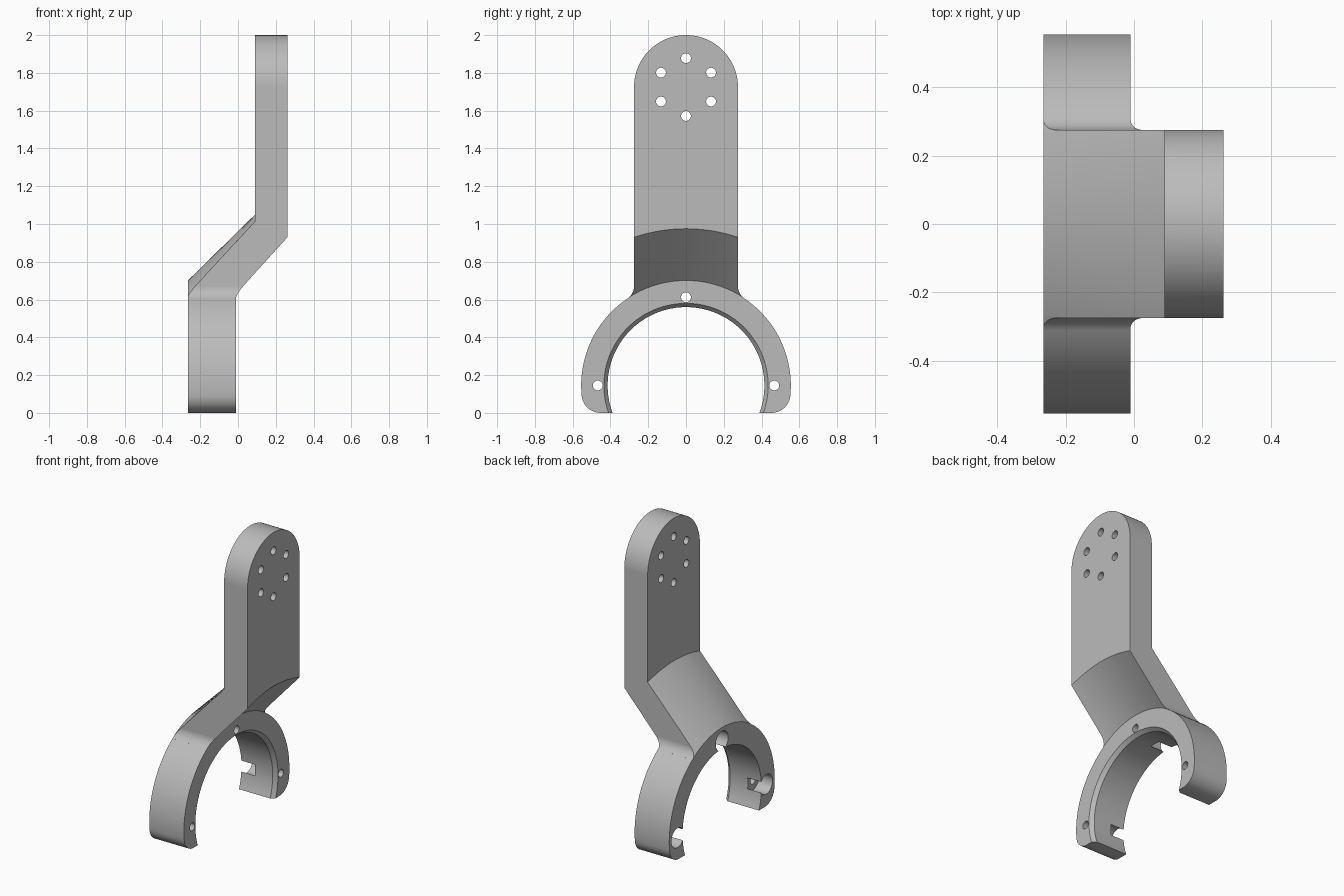
import bpy, bmesh
from math import sin, cos, pi, sqrt, asin, atan2, radians

if "Cube" in bpy.data.objects:
    bpy.data.objects.remove(bpy.data.objects["Cube"], do_unlink=True)

grey = bpy.data.materials.new("plain_grey")
grey.use_nodes = True
grey.diffuse_color = (0.5, 0.5, 0.5, 1)
grey.node_tree.nodes["Principled BSDF"].inputs["Base Color"].default_value = grey.diffuse_color

BACK, FACE = -0.265, -0.01       # ring depth along x
PLATE_IN, PLATE_OUT = 0.09, 0.262
CZ, R_OUT, R_IN = 0.145, 0.555, 0.415
HALF, TOP_Z = 0.275, 1.725       # arm half width, centre of rounded end


def arc(cy, cz, r, a0, a1, n):
    return [(cy + r * cos(a0 + (a1 - a0) * i / n), cz + r * sin(a0 + (a1 - a0) * i / n))
            for i in range(n + 1)]


def mirrored(points):
    return points + [(-y, z) for y, z in reversed(points)]


def at_x(x, points):
    return [(x, y, z) for y, z in points]


def loft(bm, sections):
    rows = [[bm.verts.new(p) for p in s] for s in sections]
    n = len(rows[0])
    for a, b in zip(rows, rows[1:]):
        for i in range(n):
            j = (i + 1) % n
            bm.faces.new((a[i], a[j], b[j], b[i]))
    bm.faces.new(rows[0])
    bm.faces.new(rows[-1])


def make(name, *solids, triangles=False):
    bm = bmesh.new()
    for sections in solids:
        loft(bm, sections)
    if triangles:
        bmesh.ops.triangulate(bm, faces=bm.faces[:])
    bmesh.ops.recalc_face_normals(bm, faces=bm.faces[:])
    mesh = bpy.data.meshes.new(name)
    bm.to_mesh(mesh)
    bm.free()
    mesh.materials.append(grey)
    ob = bpy.data.objects.new(name, mesh)
    bpy.context.collection.objects.link(ob)
    return ob


def combine(target, other, operation):
    mod = target.modifiers.new(operation.lower(), "BOOLEAN")
    mod.operation, mod.solver, mod.object = operation, "EXACT", other
    bpy.context.view_layer.update()
    mesh = bpy.data.meshes.new_from_object(target.evaluated_get(bpy.context.evaluated_depsgraph_get()))
    target.modifiers.clear()
    target.data = mesh
    bpy.data.objects.remove(other, do_unlink=True)


# Open clamp ring with rounded feet and a chamfered bore
FOOT = 0.1
foot_y = sqrt((R_OUT - FOOT) ** 2 - (CZ - FOOT) ** 2)
foot_a = atan2(FOOT - CZ, foot_y)
outer = mirrored(arc(foot_y, FOOT, FOOT, -pi / 2, foot_a, 10)
                 + arc(0, CZ, R_OUT, foot_a, pi / 2, 40)[1:-1])


def ring_section(x, r):
    low = asin(-CZ / r)
    return at_x(x, outer + arc(0, CZ, r, pi - low, low, 72))


bracket = make("bracket", [ring_section(BACK, R_IN), ring_section(FACE - 0.025, R_IN),
                           ring_section(FACE, R_IN + 0.02)])

# Arm outline: fillets at the ring, straight sides, rounded end
FIL = 0.08
fil_y = HALF + FIL
fil_z = CZ + sqrt((R_OUT + FIL) ** 2 - fil_y ** 2)
fil_a = atan2(CZ - fil_z, -fil_y) + 2 * pi
half_outline = ([(0.3, 0.4), (0.3, 0.57)]
                + arc(fil_y, fil_z, FIL, fil_a, pi, 10)
                + arc(0, TOP_Z, HALF, 0, pi / 2, 32)[:-1])
outline = mirrored(half_outline)
outline.insert(len(half_outline), (0, TOP_Z + HALF))
arm_outline = make("arm_outline", [at_x(-0.5, outline), at_x(0.5, outline)])


# Arm side profile: offset plate joined to the ring by a curved sloping neck
def arm_section(y):
    q = (y / HALF) ** 2
    low = CZ + sqrt(0.5 ** 2 - y * y)
    crown = CZ + sqrt((R_OUT + 0.001) ** 2 - y * y)
    profile = [(BACK, low), (BACK, crown), (PLATE_IN, 1.05 - 0.037 * q), (PLATE_IN, 2.2),
               (PLATE_OUT, 2.2), (PLATE_OUT, 0.975 - 0.045 * q), (FACE, crown), (FACE, low)]
    return [(x, y, z) for x, z in profile]


arm = make("arm", [arm_section(-0.34 + 0.68 * i / 28) for i in range(29)], triangles=True)
combine(arm, arm_outline, "INTERSECT")
combine(bracket, arm, "UNION")

# Six plate holes and three counterbored ring holes
HOLE, BORE = 0.026, 0.065


def circle(x, y, z, r):
    return at_x(x, arc(y, z, r, 0, 2 * pi, 32)[:-1])


cutters = []
for k in range(6):
    a = pi / 2 + k * pi / 3
    y, z = 0.153 * cos(a), TOP_Z + 0.153 * sin(a)
    cutters.append([circle(0, y, z, HOLE), circle(0.4, y, z, HOLE)])
for k in range(3):
    y, z = 0.467 * cos(k * pi / 2), CZ + 0.467 * sin(k * pi / 2)
    cutters.append([circle(-0.4, y, z, BORE), circle(BACK + 0.1, y, z, BORE),
                    circle(BACK + 0.1, y, z, HOLE), circle(0.08, y, z, HOLE)])
holes = make("hole_cutters", *cutters)
holes.hide_render = True
combine(bracket, holes, "DIFFERENCE")

# Smooth curved faces, keep machined edges crisp
bpy.ops.object.select_all(action="DESELECT")
bracket.select_set(True)
bpy.context.view_layer.objects.active = bracket
bpy.ops.object.shade_smooth_by_angle(angle=radians(25))
weighted = bracket.modifiers.new("even_normals", "WEIGHTED_NORMAL")
weighted.keep_sharp = True
